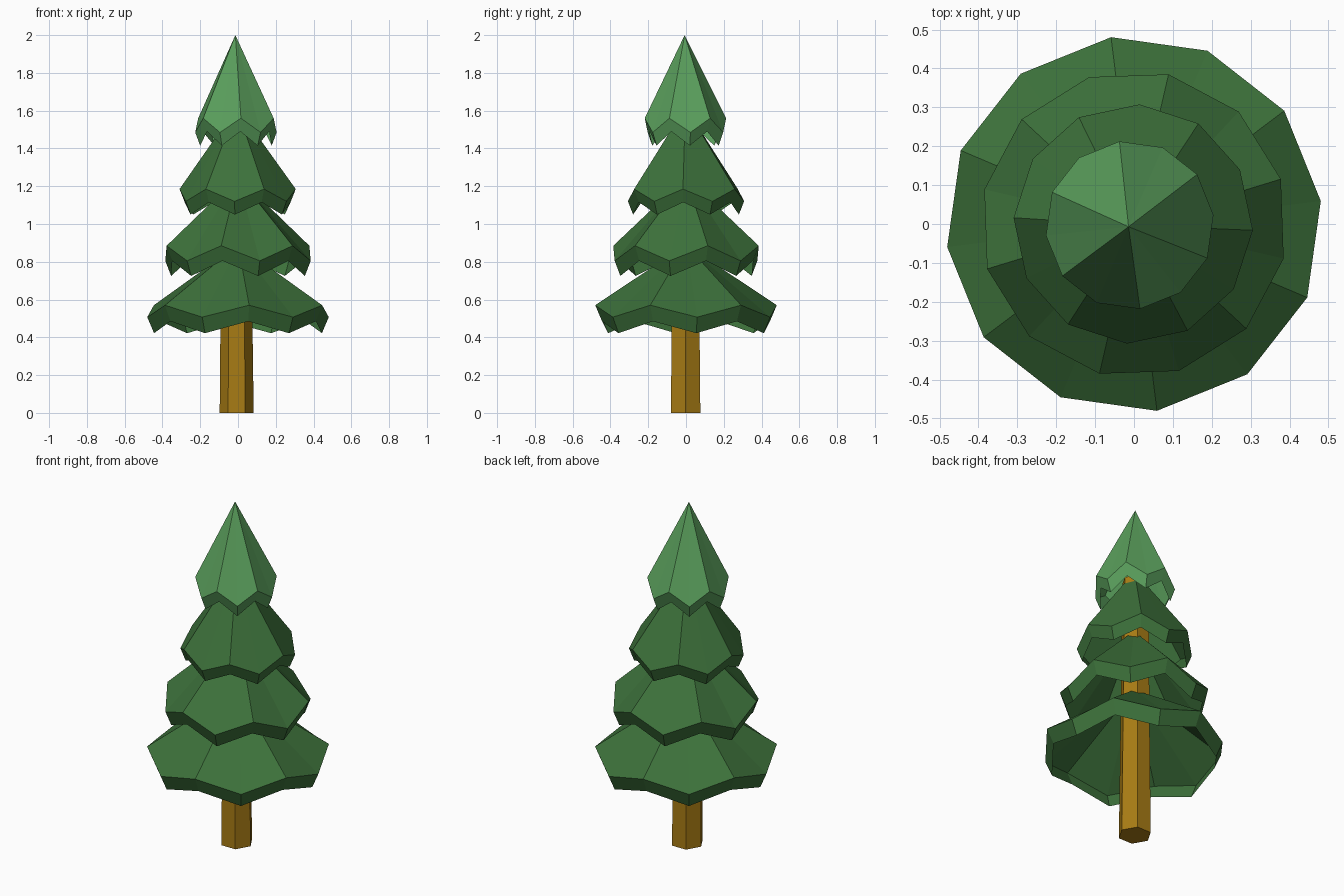
import bpy
import bmesh
import math

cube = bpy.data.objects.get("Cube")
if cube:
    bpy.data.objects.remove(cube, do_unlink=True)


def make_material(name, rgb):
    mat = bpy.data.materials.new(name)
    mat.use_nodes = True
    color = (*rgb, 1.0)
    mat.diffuse_color = color
    bsdf = mat.node_tree.nodes["Principled BSDF"]
    bsdf.inputs["Base Color"].default_value = color
    bsdf.inputs["Roughness"].default_value = 0.9
    return mat


DARK_GREEN = make_material("dark green", (0.046, 0.165, 0.043))
LIGHT_GREEN = make_material("light green", (0.100, 0.340, 0.105))
BARK = make_material("bark brown", (0.390, 0.200, 0.007))


def add_object(name, bm, mat):
    mesh = bpy.data.meshes.new(name)
    bm.to_mesh(mesh)
    bm.free()
    mesh.materials.append(mat)
    obj = bpy.data.objects.new(name, mesh)
    bpy.context.collection.objects.link(obj)
    return obj


def foliage_tier(name, mat, centre, tip, radius, ridge_angle, ridge_z, mid_z,
                 skirt_drop, skirt_scale):
    """Open six-sided cone with a scalloped rim folded inwards below."""
    bm = bmesh.new()
    apex = bm.verts.new(tip)
    rim, hem = [], []
    for i in range(12):
        a = math.radians(ridge_angle + 30 * i)
        z = mid_z if i % 2 else ridge_z       # low between the ridges
        for ring, r, h in ((rim, radius, z),
                           (hem, radius * skirt_scale, z - skirt_drop)):
            ring.append(bm.verts.new((centre[0] + r * math.cos(a),
                                      centre[1] + r * math.sin(a), h)))
    for i in range(12):
        j = (i + 1) % 12
        bm.faces.new((apex, rim[i], rim[j]))
        bm.faces.new((rim[i], hem[i], hem[j], rim[j]))
    return add_object(name, bm, mat)


# Trunk: slightly tapered hexagonal post running up inside the foliage
bm = bmesh.new()
rings = []
for r, x, z in ((0.09, -0.007, 0.0), (0.073, -0.011, 1.56)):
    rings.append([bm.verts.new((x + r * math.cos(math.radians(60 * i)),
                                -0.002 + r * math.sin(math.radians(60 * i)), z))
                  for i in range(6)])
low, high = rings
for i in range(6):
    j = (i + 1) % 6
    bm.faces.new((low[i], low[j], high[j], high[i]))
bm.faces.new(low[::-1])
bm.faces.new(high)
add_object("trunk", bm, BARK)

# Foliage: four stacked tiers, each turned a little from the one below
foliage_tier("bottom_foliage", DARK_GREEN, (0, 0), (0, 0, 0.89),
             0.484, 37, 0.57, 0.507, 0.085, 0.925)
foliage_tier("lower_middle_foliage", DARK_GREEN, (0, 0), (0, 0, 1.25),
             0.395, 17, 0.885, 0.805, 0.08, 0.92)
foliage_tier("upper_middle_foliage", DARK_GREEN, (-0.002, 0), (-0.006, -0.003, 1.62),
             0.308, 57, 1.185, 1.12, 0.07, 0.91)
foliage_tier("top_foliage", LIGHT_GREEN, (-0.011, -0.003), (-0.014, -0.007, 2.0),
             0.217, 37, 1.56, 1.485, 0.07, 0.88)
